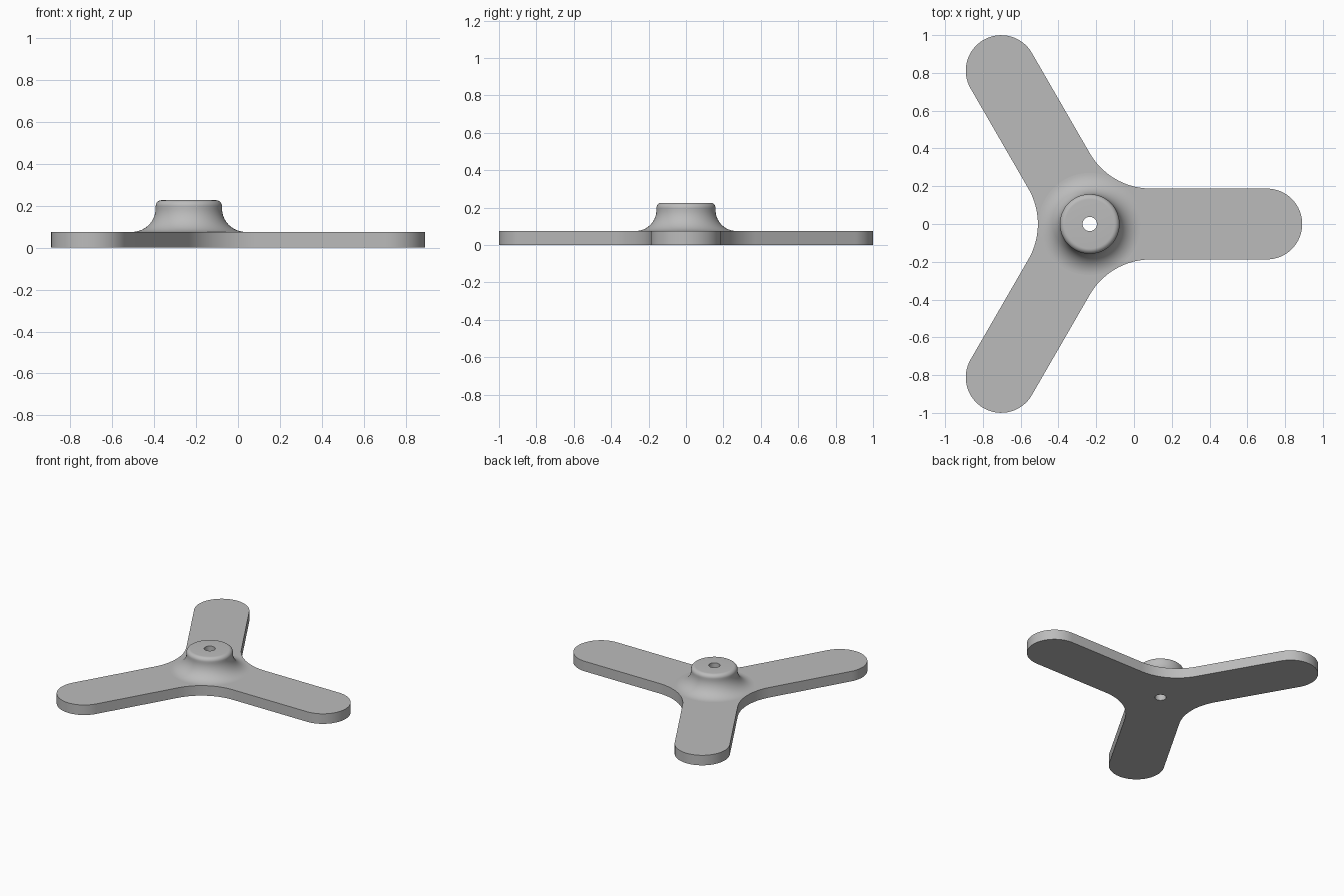
import bpy, bmesh
from math import cos, sin, radians, tau

cube = bpy.data.objects.get("Cube")
if cube:
    bpy.data.objects.remove(cube, do_unlink=True)

ARM_REACH, ARM_R = 0.9376, 0.1875
WEB_R = 2 * ARM_R
PLATE_Z, TOP_Z = 0.075, 0.226
HUB_R, HOLE_R = 0.158, 0.038
FLARE_R, RIM_R = 0.1125, 0.028
CENTRE_X = -ARM_REACH / 4

grey = bpy.data.materials.new("light grey")
grey.use_nodes = True
grey.diffuse_color = (0.5, 0.5, 0.5, 1)
grey.node_tree.nodes["Principled BSDF"].inputs["Base Color"].default_value = grey.diffuse_color


def arc(cx, cy, r, start, end, steps):
    angles = [radians(start + (end - start) * i / steps) for i in range(steps + 1)]
    return [(cx + r * cos(a), cy + r * sin(a)) for a in angles]


def finish(bm, name):
    mesh = bpy.data.meshes.new(name)
    bm.to_mesh(mesh)
    bm.free()
    mesh.materials.append(grey)
    obj = bpy.data.objects.new(name, mesh)
    obj.location.x = CENTRE_X
    bpy.context.collection.objects.link(obj)
    bpy.ops.object.select_all(action='DESELECT')
    obj.select_set(True)
    bpy.context.view_layer.objects.active = obj
    bpy.ops.object.shade_smooth_by_angle(angle=radians(30))


def add_loop(bm, points):
    verts = [bm.verts.new((x, y, 0)) for x, y in points]
    return [bm.edges.new((v, verts[i - 1])) for i, v in enumerate(verts)]


# Three-armed plate: round tips joined by concave webs, with a centre hole
web_dist = (ARM_R + WEB_R) / sin(radians(60))
web_x, web_y = web_dist * cos(radians(60)), web_dist * sin(radians(60))
arm = arc(ARM_REACH, 0, ARM_R, -90, 90, 32) + arc(web_x, web_y, WEB_R, -90, -150, 20)
outline = []
for k in range(3):
    c, s = cos(tau * k / 3), sin(tau * k / 3)
    outline += [(x * c - y * s, x * s + y * c) for x, y in arm]

bm = bmesh.new()
edges = add_loop(bm, outline) + add_loop(bm, arc(0, 0, HOLE_R, 0, 360, 48)[:-1])
bmesh.ops.triangle_fill(bm, edges=edges, use_beauty=True)
lifted = bmesh.ops.extrude_face_region(bm, geom=bm.faces[:])["geom"]
bmesh.ops.translate(bm, vec=(0, 0, PLATE_Z),
                    verts=[g for g in lifted if isinstance(g, bmesh.types.BMVert)])
bmesh.ops.recalc_face_normals(bm, faces=bm.faces[:])
finish(bm, "three_arm_plate")

# Turned hub: bore, flat top, rounded rim, wall and flared foot
profile = [(HOLE_R, PLATE_Z), (HOLE_R, TOP_Z)]
profile += arc(HUB_R - RIM_R, TOP_Z - RIM_R, RIM_R, 90, 0, 8)
profile += arc(HUB_R + FLARE_R, PLATE_Z + FLARE_R, FLARE_R, 180, 270, 16)
SIDES = 96
bm = bmesh.new()
rings = [[bm.verts.new((r * cos(tau * i / SIDES), r * sin(tau * i / SIDES), z))
          for i in range(SIDES)] for r, z in profile]
for a, b in zip(rings, rings[1:]):
    for i in range(SIDES):
        bm.faces.new((a[i - 1], b[i - 1], b[i], a[i]))
finish(bm, "flared_hub")
